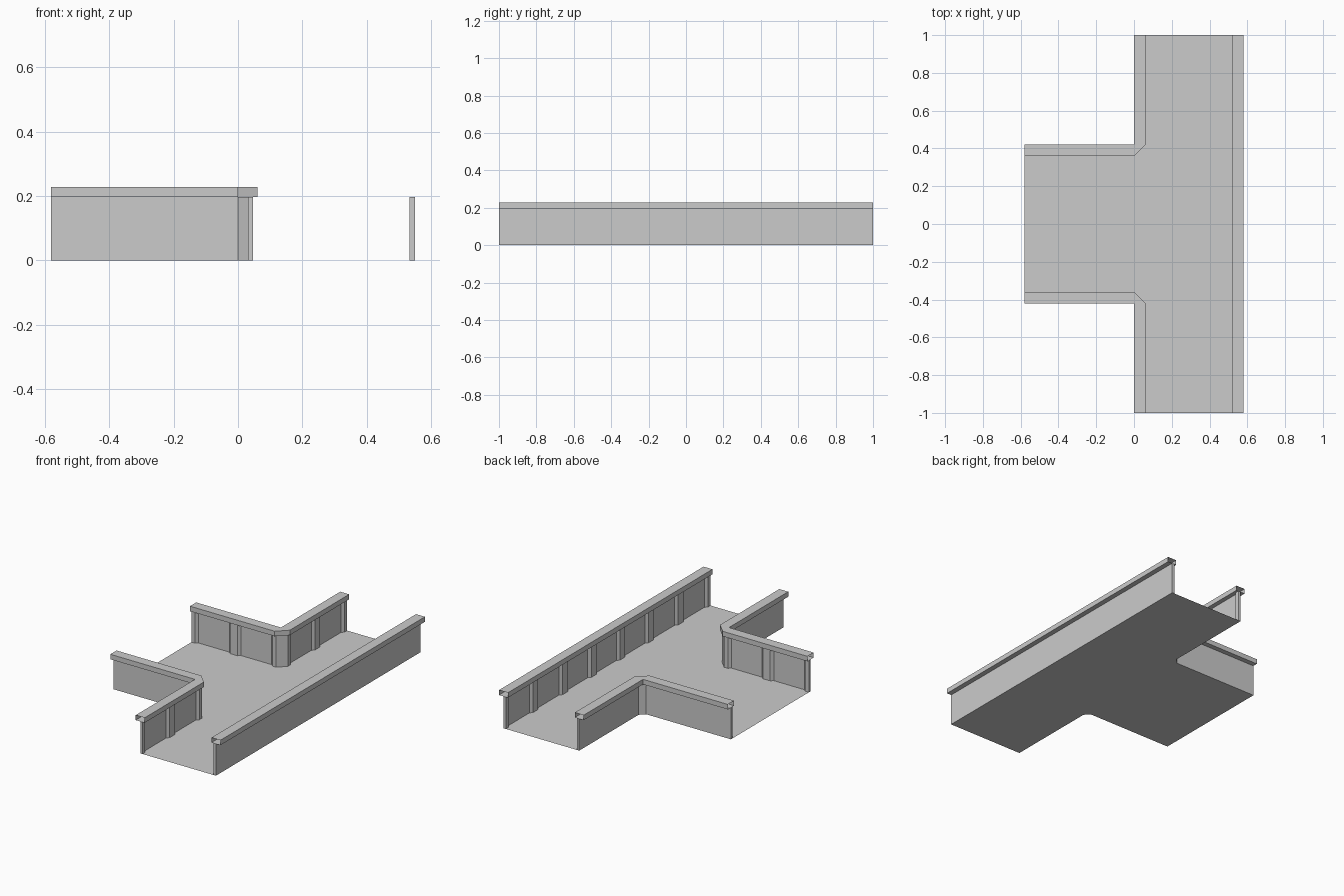
import bpy, bmesh

if "Cube" in bpy.data.objects:
    bpy.data.objects.remove(bpy.data.objects["Cube"])

L, E, Y = 0.58, 0.42, 1.0          # arm length, branch half width, half length
WALL, FLAT, RIB = 0.031, 0.033, 0.047   # distances inward from the outer rail edge
H, TOP, CAP = 0.197, 0.228, 0.061  # wall height, cap top, cap width


def finish(name, bm, mirror=False):
    bmesh.ops.remove_doubles(bm, verts=bm.verts, dist=1e-5)
    bmesh.ops.recalc_face_normals(bm, faces=bm.faces)
    me = bpy.data.meshes.new(name)
    bm.to_mesh(me)
    bm.free()
    ob = bpy.data.objects.new(name, me)
    bpy.context.collection.objects.link(ob)
    if mirror:
        m = ob.modifiers.new("mirror", "MIRROR")
        m.use_axis = (False, True, False)
        m.use_mirror_merge = False
    return ob


def skin(name, rows, mirror=False, closed=False):
    """Join successive rows of points with quads."""
    bm = bmesh.new()
    vs = [[bm.verts.new(p) for p in r] for r in rows]
    for a, b in zip(vs, vs[1:]):
        n = len(a)
        for i in range(n if closed else n - 1):
            j = (i + 1) % n
            bm.faces.new((a[i], a[j], b[j], b[i]))
    return finish(name, bm, mirror)


def corner_path(leg):
    """Plan line around the junction corner from (distance, offset) pairs."""
    return ([(-d, E - o) for d, o in reversed(leg)] + [(o, E + d) for d, o in leg])


def wall(name, plan, mirror=False):
    return skin(name, [[(x, y, z) for x, y in plan] for z in (0, H)], mirror, True)


def cap(name, path_at, mirror=False):
    # hollow rectangular rail, open at its ends
    profile = [(0, H), (0, TOP), (CAP, TOP), (CAP, H), (0, H)]
    return skin(name, [[(x, y, z) for x, y in path_at(o)] for o, z in profile], mirror)


def rib(c):
    return [(c - 0.04, FLAT), (c - 0.025, RIB), (c + 0.025, RIB), (c + 0.04, FLAT)]


# T-shaped floor
half = corner_path([(0, WALL), (L, WALL)]) + [(L - WALL, Y)]
outline = half + [(x, -y) for x, y in reversed(half)]
bm = bmesh.new()
f = bm.faces.new([bm.verts.new((x, y, 0)) for x, y in outline])
bmesh.ops.triangulate(bm, faces=[f])
finish("floor", bm)

# Corner walls: ribs at the corner, middle and end of each leg
leg = [(0, RIB), (0.025, RIB), (0.04, FLAT)] + rib(L / 2) + [(L - 0.04, FLAT), (L - 0.025, RIB), (L, RIB)]
inner = corner_path(leg)
outer = corner_path([(0, WALL), (L, WALL)])
wall("corner_walls", inner + outer[::-1], True)
cap("corner_caps", lambda o: corner_path([(0, o), (L, o)]), True)

# Long straight wall
line = [(-Y, RIB), (-Y + 0.025, RIB), (-Y + 0.04, FLAT)]
for c in (-0.71, -E, -0.14, 0.14, E, 0.71):
    line += rib(c)
line += [(Y - 0.04, FLAT), (Y - 0.025, RIB), (Y, RIB)]
wall("long_wall", [(L - o, y) for y, o in line] + [(L - WALL, Y), (L - WALL, -Y)])
cap("long_cap", lambda o: [(L - o, -Y), (L - o, Y)])
